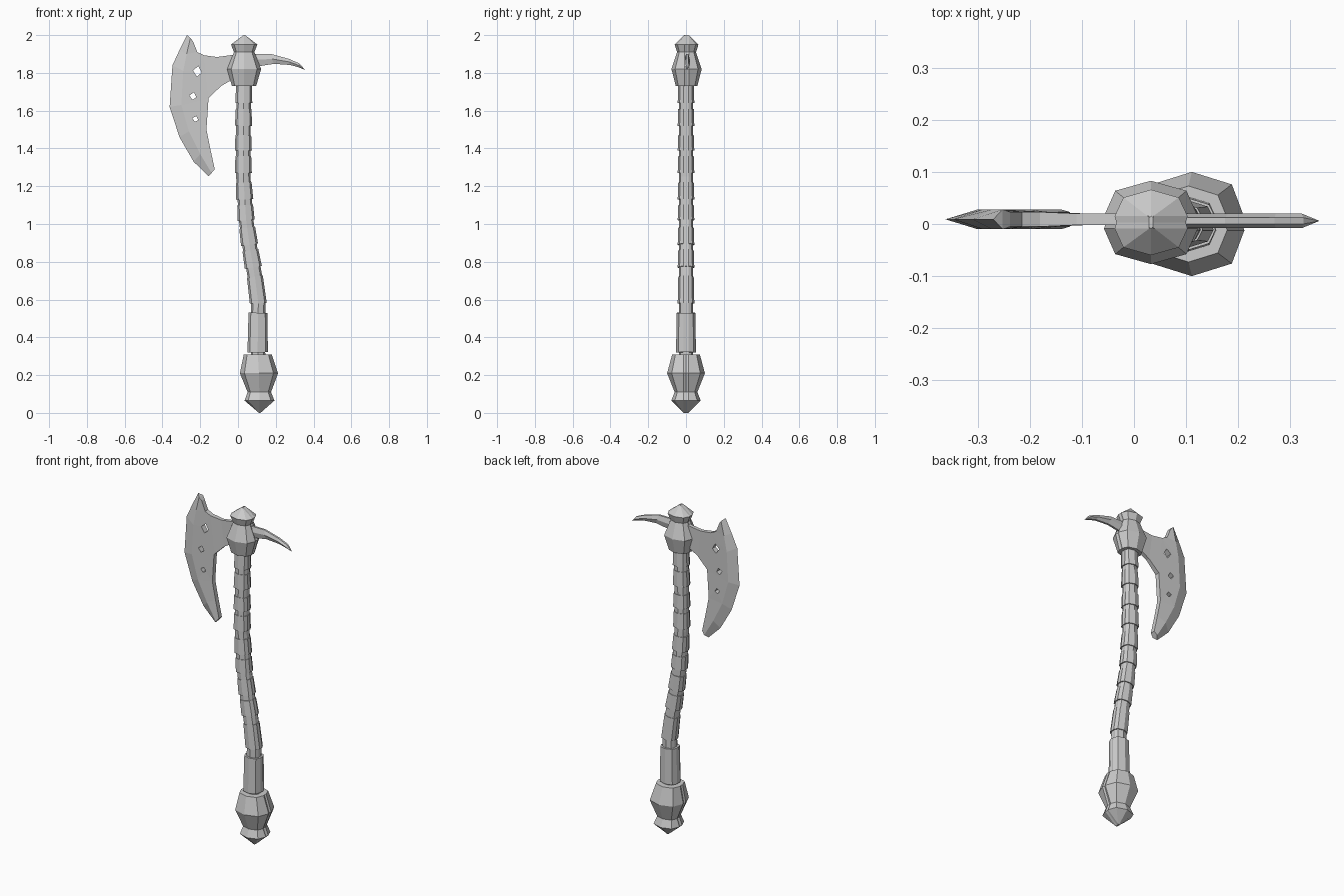
import bpy, bmesh

if "Cube" in bpy.data.objects:
    bpy.data.objects.remove(bpy.data.objects["Cube"])


def make_object(name, bm):
    bmesh.ops.remove_doubles(bm, verts=bm.verts, dist=0.0004)
    bmesh.ops.recalc_face_normals(bm, faces=bm.faces)
    me = bpy.data.meshes.new(name)
    bm.to_mesh(me)
    bm.free()
    ob = bpy.data.objects.new(name, me)
    bpy.context.collection.objects.link(ob)
    return ob


# Curved centre line of the haft as (z, x)
PATH = [(0.0, .115), (.21, .111), (.32, .104), (.53, .106), (.60, .108), (.73, .088),
        (.87, .064), (1.02, .043), (1.25, .028), (1.47, .028), (1.73, .032), (2.0, .033)]


def centre_x(z):
    for (z0, x0), (z1, x1) in zip(PATH, PATH[1:]):
        if z <= z1:
            return x0 + (x1 - x0) * (z - z0) / (z1 - z0)
    return PATH[-1][1]


def section(rx, ry, gap, groove):
    """Octagon split front/back by a narrow groove on each side."""
    half = [(rx, gap), (.76 * rx, .76 * ry), (0, ry), (-.76 * rx, .76 * ry), (-rx, gap)]
    back = [(-x, -y) for x, y in half]
    return half + [(-rx * groove, 0)] + back + [(rx * groove, 0)]


def turned(name, rings, gap=.012, groove=.95, tilt=True, yc=0.0):
    """Loft sections given as (z, half width, half depth) along the haft."""
    bm = bmesh.new()
    loops = []
    for z, rx, ry in rings:
        slope = (centre_x(min(z + .05, 2)) - centre_x(max(z - .05, 0))) / .1 if tilt else 0
        loops.append([bm.verts.new((centre_x(z) + x, yc + y, z - slope * x))
                      for x, y in section(rx, ry, min(gap, ry), groove)])
    for a, b in zip(loops, loops[1:]):
        for i in range(len(a)):
            j = (i + 1) % len(a)
            bm.faces.new((a[i], a[j], b[j], b[i]))
    bm.faces.new(loops[0][::-1])
    bm.faces.new(loops[-1])
    return make_object(name, bm)


def slab(name, pts, faces, yc):
    """Flat plate from (x, z, half thickness) points, walled along its outline."""
    bm = bmesh.new()
    front = [bm.verts.new((x, yc - t, z)) for x, z, t in pts]
    back = [bm.verts.new((x, yc + t, z)) if t else f for (x, z, t), f in zip(pts, front)]
    used = {}
    for f in faces:
        bm.faces.new([front[i] for i in f])
        bm.faces.new([back[i] for i in reversed(f)])
        for a, b in zip(f, f[1:] + f[:1]):
            used.setdefault(frozenset((a, b)), []).append((a, b))
    for edges in used.values():
        if len(edges) == 1:
            a, b = edges[0]
            quad = list(dict.fromkeys([front[b], front[a], back[a], back[b]]))
            if len(quad) > 2:
                bm.faces.new(quad)
    return make_object(name, bm)


# Haft sleeves with narrow joints between them
sleeves = [(.32, .53), (.58, .72), (.77, .86), (.89, .98), (1.02, 1.10), (1.13, 1.22),
           (1.27, 1.36), (1.39, 1.47), (1.52, 1.61), (1.64, 1.74)]
turned("haft_core", [(z, .038, .038) for z in
                     (.28, .45, .60, .73, .87, 1.02, 1.25, 1.47, 1.78)], groove=.97)
for n, (lo, hi) in enumerate(sleeves):
    w = .054 if n == 0 else .045
    turned(f"haft_sleeve_{n + 1}", [(lo, w, w * .98), (hi, w * .93, w * .91)], groove=.96)

# Pommel and head socket
turned("pommel", [(0, .004, .012), (.065, .079, .078), (.11, .062, .06),
                  (.21, .101, .1), (.31, .074, .073)], tilt=False)
turned("head_socket", [(1.73, .064, .057), (1.82, .09, .08), (1.91, .054, .05),
                       (1.95, .07, .063), (2.0, .004, .012)], tilt=False, yc=.003)

# Bearded blade: cutting edge, bevel line and inner edge, then the neck
edge = [(-.27, 2.0), (-.31, 1.92), (-.347, 1.84), (-.362, 1.62), (-.31, 1.46), (-.235, 1.33), (-.156, 1.253)]
bevel = [(-.252, 1.985), (-.272, 1.90), (-.29, 1.81), (-.30, 1.63), (-.26, 1.49), (-.20, 1.37), (-.14, 1.27)]
inner = [(-.238, 1.967), (-.215, 1.91), (-.18, 1.893), (-.156, 1.666), (-.167, 1.50), (-.146, 1.395), (-.123, 1.29)]
neck = [(-.11, 1.884), (-.09, 1.73), (-.03, 1.895), (-.03, 1.765), (.03, 1.895), (.03, 1.775)]
pts = [(x, z, 0) for x, z in edge] + [(x, z, .019) for x, z in bevel] + \
      [(x, z, .014) for x, z in inner] + [(x, z, .011) for x, z in neck]
faces = [[c + i, c + i + 1, c + i + 8, c + i + 7] for c in (0, 7) for i in range(6)]
faces += [[16, 17, 22, 21], [21, 22, 24, 23], [23, 24, 26, 25]]
blade = slab("blade", pts, faces, .009)

# Three diamond holes pierced through the blade
for x, z, w, h in [(-.213, 1.808, .026, .028), (-.237, 1.677, .02, .02), (-.224, 1.556, .018, .015)]:
    cutter = slab("hole_cutter", [(x - w, z + .004, .1), (x - .004, z - h, .1),
                                  (x + w * .8, z - .006, .1), (x + .003, z + h, .1)], [[0, 1, 2, 3]], .009)
    cutter.hide_render = True
    mod = blade.modifiers.new("hole", 'BOOLEAN')
    mod.operation = 'DIFFERENCE'
    mod.solver = 'EXACT'
    mod.object = cutter
    bpy.context.view_layer.objects.active = blade
    bpy.ops.object.modifier_apply(modifier=mod.name)
    bpy.data.objects.remove(cutter)

# Curved back spike with a ridge along its middle
rows = [[(.08, 1.90), (.08, 1.868), (.08, 1.83)], [(.175, 1.90), (.18, 1.874), (.19, 1.848)],
        [(.27, 1.874), (.272, 1.858), (.275, 1.842)], [(.325, 1.85), (.322, 1.84), (.32, 1.83)]]
pts = [(x, z, t) for row in rows for (x, z), t in zip(row, (.006, .014, .006))] + [(.356, 1.815, 0)]
faces = [[3 * i + k, 3 * i + k + 1, 3 * i + k + 4, 3 * i + k + 3] for i in range(3) for k in (0, 1)]
faces += [[9, 10, 12], [10, 11, 12]]
slab("back_spike", pts, faces, .006)
